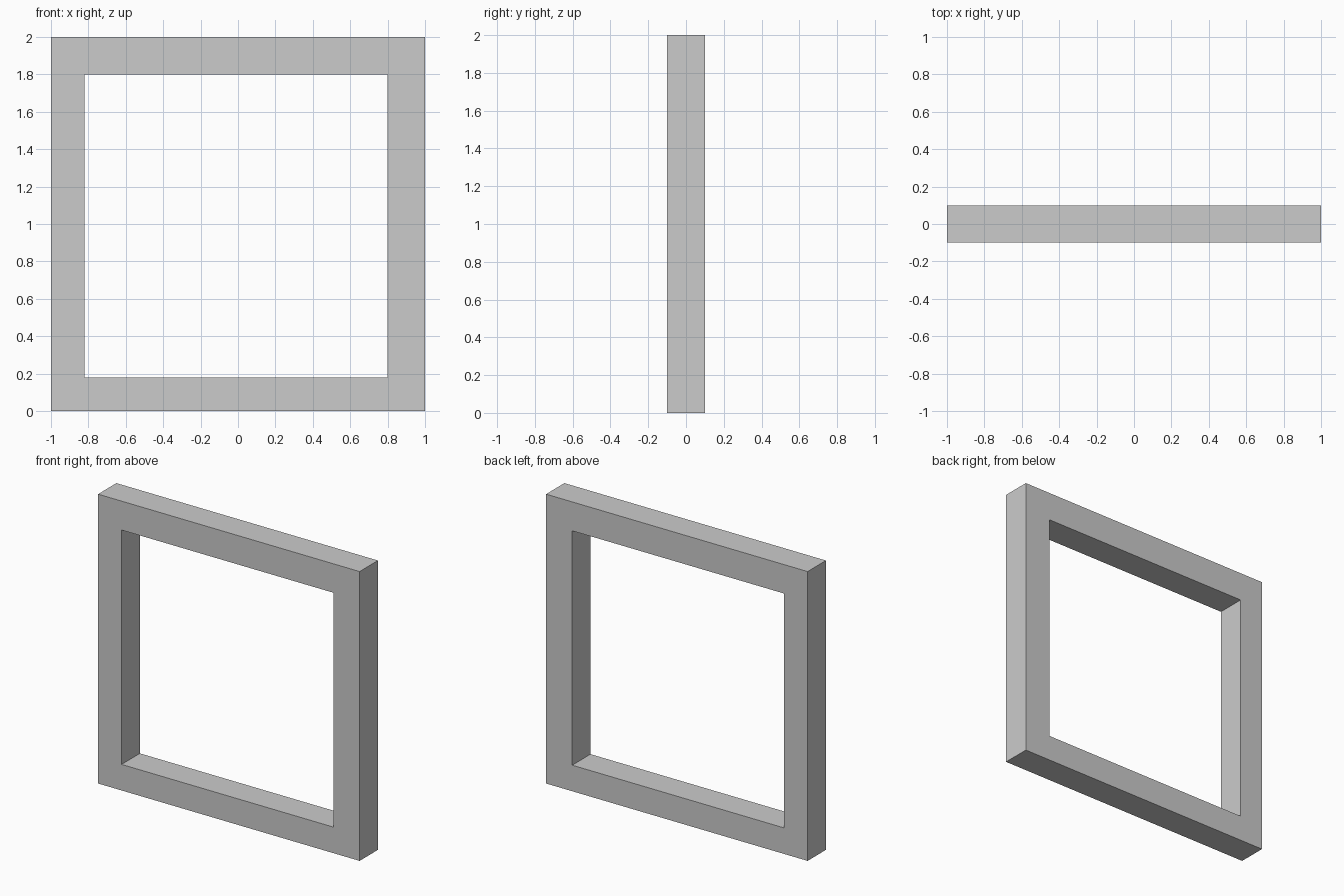
import bpy, bmesh

if "Cube" in bpy.data.objects:
    bpy.data.objects.remove(bpy.data.objects["Cube"])

HALF_DEPTH = 0.1


def rectangle(bm, x0, x1, z0, z1):
    """Four corners of a rectangle on the front plane."""
    return [bm.verts.new((x, -HALF_DEPTH, z))
            for x, z in ((x0, z0), (x1, z0), (x1, z1), (x0, z1))]


bm = bmesh.new()

# Front face: a square ring with a slightly offset opening
outer = rectangle(bm, -1.0, 1.0, 0.0, 2.0)
inner = rectangle(bm, -0.82, 0.80, 0.18, 1.80)
for i in range(4):
    j = (i + 1) % 4
    bm.faces.new((outer[i], outer[j], inner[j], inner[i]))

# Extrude the ring backwards, keeping the front face
ring = bmesh.ops.extrude_face_region(bm, geom=bm.faces[:], use_keep_orig=True)
back = [g for g in ring["geom"] if isinstance(g, bmesh.types.BMVert)]
bmesh.ops.translate(bm, verts=back, vec=(0, 2 * HALF_DEPTH, 0))
bmesh.ops.recalc_face_normals(bm, faces=bm.faces[:])

# Square frame object
mesh = bpy.data.meshes.new("square_frame")
bm.to_mesh(mesh)
bm.free()
frame = bpy.data.objects.new("square_frame", mesh)
bpy.context.collection.objects.link(frame)
